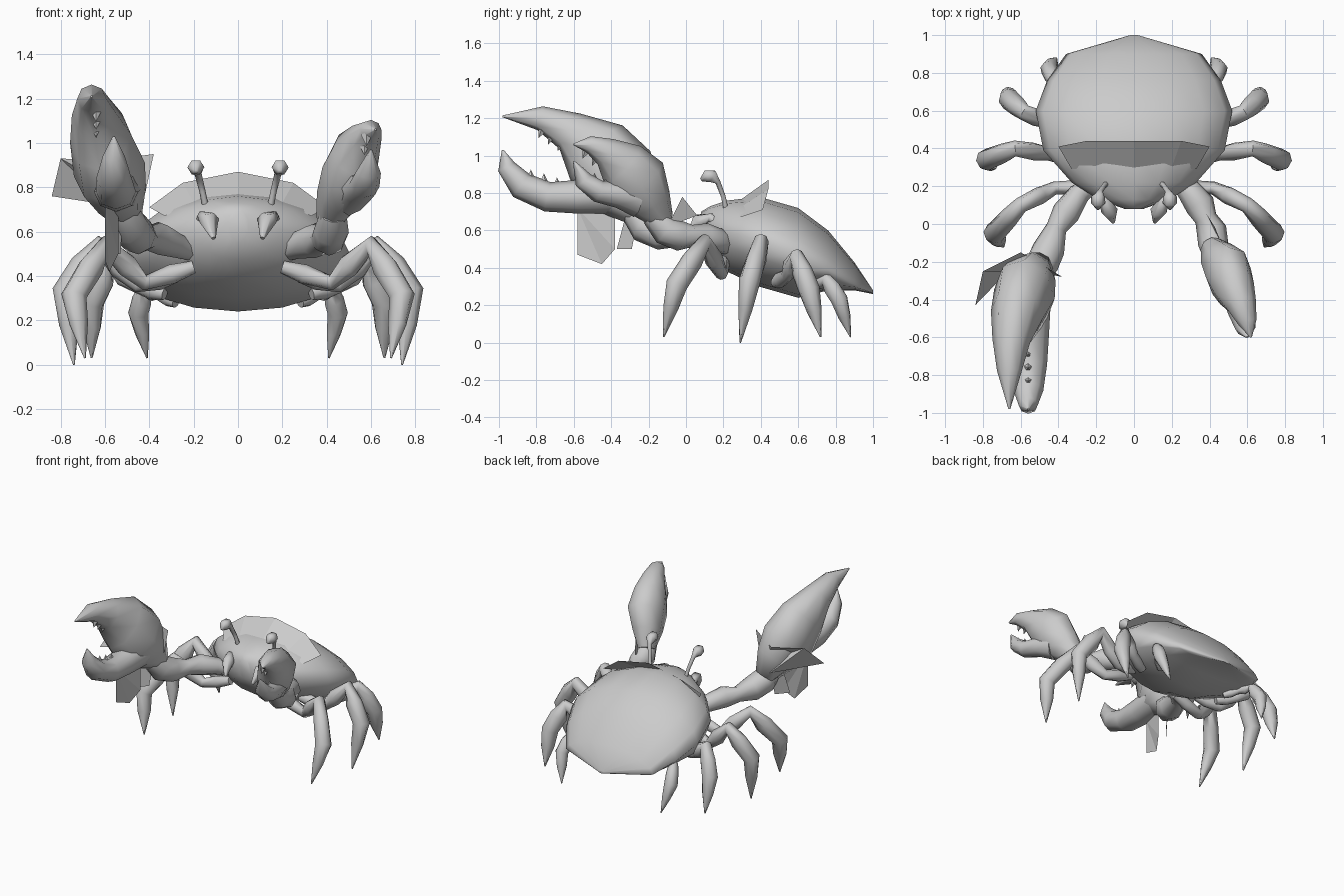
import bpy
import bmesh
import math
from mathutils import Vector

default_cube = bpy.data.objects.get("Cube")
if default_cube:
    bpy.data.objects.remove(default_cube, do_unlink=True)


def finish(name, bm, smooth=True):
    """Turn a bmesh into a named object."""
    mesh = bpy.data.meshes.new(name)
    bm.to_mesh(mesh)
    bm.free()
    obj = bpy.data.objects.new(name, mesh)
    bpy.context.collection.objects.link(obj)
    if smooth:
        bpy.ops.object.select_all(action="DESELECT")
        obj.select_set(True)
        bpy.context.view_layer.objects.active = obj
        bpy.ops.object.shade_smooth_by_angle(angle=math.radians(62))
    return obj


def skin(name, rings):
    """Bridge a row of closed rings and cap both ends."""
    bm = bmesh.new()
    loops = [[bm.verts.new(p) for p in ring] for ring in rings]
    count = len(loops[0])
    for a, b in zip(loops, loops[1:]):
        for i in range(count):
            j = (i + 1) % count
            bm.faces.new((a[i], a[j], b[j], b[i]))
    bm.faces.new(loops[0])
    bm.faces.new(reversed(loops[-1]))
    bmesh.ops.recalc_face_normals(bm, faces=bm.faces)
    return finish(name, bm)


def limb(name, sections, ref=(1, 0, 0), sides=8):
    """Loft ellipses along a path; a section is x, y, z, width, height."""
    points = [Vector(s[:3]) for s in sections]
    last = len(points) - 1
    rings = []
    for k, s in enumerate(sections):
        tangent = (points[min(k + 1, last)] - points[max(k - 1, 0)]).normalized()
        ref_dir = Vector(ref)
        side = (ref_dir - tangent * ref_dir.dot(tangent)).normalized()
        up = side.cross(tangent)
        ring = []
        for i in range(sides):
            a = math.tau * i / sides
            ring.append(points[k] + side * s[3] * math.cos(a) + up * s[-1] * math.sin(a))
        rings.append(ring)
    return skin(name, rings)


def plate(name, corners):
    """Thin open sheet from one outline."""
    bm = bmesh.new()
    bm.faces.new([bm.verts.new(c) for c in corners])
    bmesh.ops.triangulate(bm, faces=bm.faces)
    return finish(name, bm, smooth=False)


def teeth(name, points, direction, size):
    """Row of small pointed teeth along a jaw."""
    bm = bmesh.new()
    turn = Vector((0, 0, 1)).rotation_difference(Vector(direction))
    for p in points:
        made = bmesh.ops.create_cone(bm, cap_ends=True, segments=5, radius1=size,
                                     radius2=0, depth=size * 2)
        bmesh.ops.rotate(bm, verts=made["verts"], matrix=turn.to_matrix())
        bmesh.ops.translate(bm, verts=made["verts"], vec=p)
    return finish(name, bm, smooth=False)


# Body shell: y, half width, rim height, top, bottom
body = [
    (.08, .05, .62, .70, .55),
    (.13, .19, .61, .73, .47),
    (.22, .33, .59, .76, .38),
    (.39, .48, .55, .78, .30),
    (.60, .52, .47, .72, .24),
    (.76, .46, .39, .60, .28),
    (.90, .36, .31, .43, .28),
    (1, .02, .27, .28, .26),
]
rings = []
for y, width, rim, top, bottom in body:
    ring = []
    for i in range(16):
        a = math.tau * i / 16
        rise = math.sin(a)
        if rise > 0:
            height = (top - rim) * rise ** 1.2
        else:
            height = (rim - bottom) * rise
        ring.append((width * math.cos(a), y, rim + height))
    rings.append(ring)
skin("body_shell", rings)

# Raised lip at the front of the shell
lip_half = [((0, .30, .77), (0, .44, .87)),
            ((.20, .30, .73), (.25, .44, .82)),
            ((.33, .29, .67), (.40, .41, .71))]
lip = bmesh.new()
flip = lambda p: (-p[0], p[1], p[2])
pairs = [tuple(map(flip, pair)) for pair in reversed(lip_half[1:])] + lip_half
columns = [[lip.verts.new(p) for p in pair] for pair in pairs]
for (a, b), (c, d) in zip(columns, columns[1:]):
    lip.faces.new((a, c, d, b))
finish("shell_lip", lip, smooth=False)

# Walking legs: hip, inner joint, knee, shin, tip
legs = {
    "first": [(.20, .20, .44), (.42, .19, .37), (.60, .10, .54), (.74, -.05, .31), (.69, -.12, .03)],
    "second": [(.28, .33, .40), (.45, .37, .36), (.63, .40, .54), (.78, .34, .33), (.74, .29, 0)],
    "third": [(.33, .48, .32), (.46, .54, .36), (.58, .59, .46), (.66, .66, .28), (.66, .72, .03)],
    "fourth": [(.28, .62, .28), (.36, .69, .32), (.42, .75, .34), (.45, .82, .23), (.41, .88, .03)],
}
for order, joints in legs.items():
    scale = .8 if order == "fourth" else 1
    for label, sign in (("left", 1), ("right", -1)):
        path = [Vector((sign * x, y, z)) for x, y, z in joints]
        across = (path[3] - path[1]).cross(Vector((0, 0, 1)))
        sections = []
        thickness = (.03, .035, .042, .058, .004)
        bellies = (.045, .055, .062, .045)
        for k, p in enumerate(path):
            sections.append((*p, thickness[k] * scale, thickness[k] * scale))
            if k < 4:
                belly = bellies[k] * scale
                sections.append((*p.lerp(path[k + 1], .45), belly * .85, belly))
        limb(f"{order}_leg_{label}", sections, ref=across)

# Eye stalks and feelers
for label, s in (("left", 1), ("right", -1)):
    limb(f"eye_stalk_{label}", [(s * .14, .22, .68, .016), (s * .16, .20, .78, .014),
                                (s * .18, .17, .86, .016), (s * .19, .14, .89, .038),
                                (s * .19, .11, .89, .038), (s * .19, .08, .87, .01)], sides=6)
    limb(f"feeler_{label}", [(s * .18, .22, .60, .02), (s * .16, .13, .67, .025),
                             (s * .13, .07, .65, .045), (s * .11, .01, .57, .01)], sides=6)

# Large claw and its arm on the right
limb("large_arm", [(-.18, .25, .50, .04), (-.29, .16, .54, .06), (-.36, .06, .57, .075),
                   (-.41, -.02, .57, .055), (-.45, -.13, .58, .085), (-.49, -.22, .62, .09),
                   (-.52, -.28, .70, .07)])
limb("large_claw_upper", [(-.50, -.21, .66, .07, .07), (-.54, -.28, .77, .13, .16),
                          (-.58, -.37, .88, .165, .23), (-.62, -.48, 1.02, .14, .2),
                          (-.65, -.62, 1.13, .1, .11), (-.66, -.78, 1.2, .065, .065),
                          (-.66, -.98, 1.21, .005, .005)])
limb("large_claw_lower", [(-.54, -.40, .79, .1, .1), (-.55, -.58, .78, .1, .09),
                          (-.55, -.74, .78, .09, .08), (-.56, -.88, .84, .08, .075),
                          (-.56, -.96, .94, .05, .05), (-.56, -.98, 1.03, .005, .005)])
teeth("large_upper_teeth", [(-.64, -.77 + .05 * i, 1.13 - .035 * i) for i in range(5)],
      (0, -.5, -1), .04)
teeth("large_lower_teeth", [(-.56, -.90 + .07 * i, .91 - .02 * i) for i in range(4)],
      (0, 0, 1), .035)

# Loose plates around the large wrist
plate("wrist_plate_back", [(-.84, -.43, .76), (-.80, -.25, .93), (-.60, -.15, .92),
                           (-.38, -.28, .95), (-.43, -.27, .72), (-.58, -.16, .72)])
plate("wrist_plate_front", [(-.60, -.58, .47), (-.58, -.45, .42), (-.54, -.38, .50),
                            (-.54, -.38, .72), (-.60, -.58, .72)])
plate("wrist_plate_low", [(-.60, -.37, .50), (-.53, -.29, .50), (-.52, -.26, .65),
                          (-.58, -.33, .65)])

# Small claw and its arm on the left
limb("small_arm", [(.18, .26, .50, .04), (.28, .19, .54, .065), (.35, .10, .56, .08),
                   (.38, .03, .57, .06), (.41, -.03, .57, .08), (.42, -.11, .60, .08),
                   (.43, -.18, .68, .06)])
limb("small_claw_upper", [(.41, -.12, .65, .06, .06), (.45, -.19, .75, .1, .12),
                          (.50, -.26, .86, .125, .17), (.53, -.34, .95, .11, .14),
                          (.57, -.43, 1.02, .08, .08), (.60, -.52, 1.06, .05, .045),
                          (.62, -.60, 1.06, .005, .005)])
limb("small_claw_lower", [(.50, -.26, .77, .08, .1), (.54, -.36, .79, .08, .07),
                          (.57, -.47, .81, .07, .06), (.59, -.55, .87, .055, .05),
                          (.60, -.60, .97, .005, .005)])
teeth("small_upper_teeth", [(.58 - .01 * i, -.54 + .05 * i, 1.01 - .04 * i) for i in range(4)],
      (0, -.5, -1), .028)
teeth("small_lower_teeth", [(.58 - .01 * i, -.55 + .06 * i, .91 - .03 * i) for i in range(3)],
      (0, 0, 1), .028)
plate("small_elbow_plate", [(.46, -.10, .62), (.43, -.02, .78), (.38, .06, .68)])
